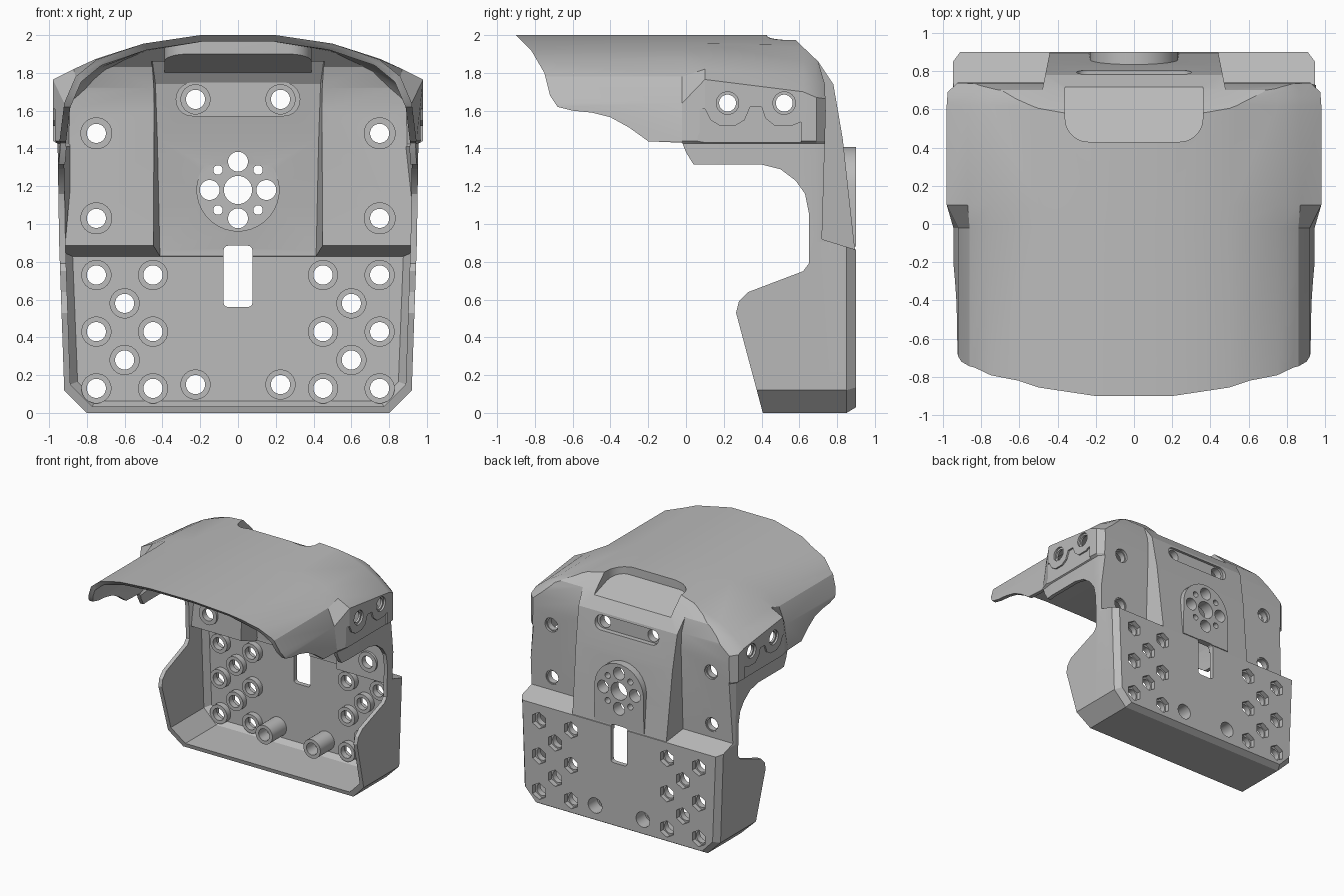
import bpy, bmesh, math

cube = bpy.data.objects.get("Cube")
if cube:
    bpy.data.objects.remove(cube, do_unlink=True)

grey = bpy.data.materials.new("plain_grey")
grey.use_nodes = True
grey.diffuse_color = (0.5, 0.5, 0.5, 1)
grey.node_tree.nodes["Principled BSDF"].inputs["Base Color"].default_value = (0.5, 0.5, 0.5, 1)


def finish(bm, name):
    bmesh.ops.recalc_face_normals(bm, faces=bm.faces)
    mesh = bpy.data.meshes.new(name)
    bm.to_mesh(mesh)
    bm.free()
    mesh.materials.append(grey)
    obj = bpy.data.objects.new(name, mesh)
    bpy.context.collection.objects.link(obj)
    return obj


def bridge(bm, rings):
    """Closed solid through a list of equal-length vertex rings."""
    vr = [[bm.verts.new(p) for p in r] for r in rings]
    n = len(vr[0])
    for a, b in zip(vr, vr[1:]):
        for i in range(n):
            bm.faces.new((a[i], a[(i + 1) % n], b[(i + 1) % n], b[i]))
    bm.faces.new(vr[0])
    bm.faces.new(vr[-1][::-1])


def place(p, axis, d):
    u, v = p
    return {"x": (d, u, v), "y": (u, d, v), "z": (u, v, d)}[axis]


def solid(name, prisms):
    """One object from several prisms: (outline, axis, start, end)."""
    bm = bmesh.new()
    for pts, axis, a, b in prisms:
        bridge(bm, [[place(p, axis, d) for p in pts] for d in (a, b)])
    return finish(bm, name)


def circle(u, v, r, n=20):
    t = math.tau / n
    return [(u + r * math.cos(t * (i + .5)), v + r * math.sin(t * (i + .5))) for i in range(n)]


def rounded(u0, u1, v0, v1, r, n=5):
    pts = []
    for k, (u, v) in enumerate([(u1 - r, v1 - r), (u0 + r, v1 - r), (u0 + r, v0 + r), (u1 - r, v0 + r)]):
        for i in range(n + 1):
            a = (k + i / n) * math.pi / 2
            pts.append((u + r * math.cos(a), v + r * math.sin(a)))
    return pts


def boolean(obj, other, op):
    mod = obj.modifiers.new("cut", "BOOLEAN")
    mod.solver = "EXACT"
    mod.operation = op
    mod.object = other
    bpy.ops.object.select_all(action="DESELECT")
    bpy.context.view_layer.objects.active = obj
    obj.select_set(True)
    bpy.ops.object.modifier_apply(modifier=mod.name)
    bpy.data.objects.remove(other, do_unlink=True)


# Cross-sections from front to back: hood arch above, sloping walls below
walls = [(.955, 1.425), (.947, .9), (.92, .12), (.8, 0)]
front = [(.2, 2), (.5, 1.955), (.75, 1.87), (.86, 1.78), (.92, 1.64), (.945, 1.44)]
front_walls = [(.94, 1.425)] + walls[1:]
middle = [(.2, 2), (.5, 1.955), (.75, 1.875), (.87, 1.82), (.98, 1.765), (.98, 1.44)]
rear = [(.2, 2), (.5, 1.95), (.75, 1.86), (.87, 1.79), (.98, 1.7), (.98, 1.44)]
edge = [(.2, 2), (.5, 1.94), (.75, 1.84), (.87, 1.76), (.975, 1.67), (.975, 1.44)]
corner = [(.2, 2), (.5, 1.93), (.7, 1.82), (.8, 1.74), (.9, 1.66), (.9, 1.44)]
corner_walls = [(.9, 1.425)] + walls[1:]
back_walls = [(.89, 1.425), (.91, .9), (.88, .135), (.78, .03)]
sections = [(-1, front + front_walls), (-.02, front + front_walls), (.1, middle + walls),
            (.62, rear + walls), (.69, edge + walls), (.76, corner + corner_walls),
            (.85, corner + corner_walls), (.9, corner + back_walls)]


def body_loft(name, scale, shift):
    bm = bmesh.new()
    rings = []
    for y, half in sections:
        y = y - shift if y > .5 else (y - 5 * shift if y < -.5 else y)
        half = [(x * scale, 1 + (z - 1) * scale) for x, z in half]
        rings.append([(x, y, z) for x, z in half + [(-x, z) for x, z in half[::-1]]])
    bridge(bm, rings)
    return finish(bm, name)


# Tapered raised spine down the middle of the back
spine = [(.7, 1.86), (.78, 1.74), (.83, 1.45), (.868, 1.1), (.895, .86), (.89, .7)]


def spine_solid(name, inset, start):
    pts = [(y - inset, z) for y, z in spine] + [(start, .7), (start, 1.86)]
    obj = solid(name, [(pts, "x", -1, 1)])
    for v in obj.data.vertices:
        v.co.x *= .48 - (v.co.y + inset - .7) * .2 - inset * .6
    return obj


# Outer form: side outline with recessed upper back panels and a lower shelf
nose = [(-.95, 2.05), (-.82, 1.92), (-.75, 1.8), (-.72, 1.68), (-.68, 1.62), (-.6, 1.6), (-.5, 1.59),
        (-.4, 1.565), (-.3, 1.51), (-.2, 1.438), (-.02, 1.43), (0, 1.38), (.04, 1.315)]
notch = [(.4, 1.315), (.5, 1.29), (.58, 1.23), (.63, 1.16), (.65, 1.06), (.65, .79), (.62, .75),
         (.33, .64), (.28, .59), (.265, .53), (.42, -.05)]
back = [(.95, -.05), (.95, .848), (.72, .92), (.74, 1.6), (.735, 1.74), (.7, 1.86), (.5, 2.05)]
shell = solid("shell_body", [(nose + notch + back, "x", -1.2, 1.2)])
boolean(shell, spine_solid("spine", 0, .67), "UNION")
arch = [(x, z) if z > 1.18 else (x * 1.0, z) for x, z in circle(0, 1.18, .23, 32) if z > 1.17]
boolean(shell, solid("bearing_arch", [(arch + [(-.235, .88), (.235, .88)], "y", .72, .95)]), "UNION")
boolean(shell, body_loft("outer_loft", 1, 0), "INTERSECT")


def hatch(name, grow, drop):
    """Rounded sloping pocket at the rear of the hood top."""
    pts = rounded(-.36 - grow, .36 + grow, .43 - grow, 1.1, .12)
    obj = solid(name, [(pts, "z", 1, 2.5)])
    for v in obj.data.vertices:
        if v.co.z < 2:
            v.co.z = 1.93 - (v.co.y - .43) / 3 - drop
    return obj


# Hollow interior, keeping bosses and pads as solid material
inner_back = [(.95, -.2), (.95, .8), (.68, .885), (.698, 1.6), (.69, 1.72), (.655, 1.83), (.4, 2.08)]
cavity = solid("cavity", [([(-1.4, 2.08), (-1.4, -.2)] + inner_back, "x", -1.2, 1.2)])
boolean(cavity, spine_solid("inner_spine", .045, .6), "UNION")
boolean(cavity, body_loft("inner_loft", .965, .04), "INTERSECT")

sides = (-1, 1)
grid = [(s * x, z) for s in sides for z in (.13, .43, .73) for x in (.45, .75)]
grid += [(s * .6, z) for s in sides for z in (.28, .58)]
panel = [(s * .75, z) for s in sides for z in (1.03, 1.48)]
upper = [(s * .225, 1.66) for s in sides]
posts = [(s * .225, .15) for s in sides]

bosses = [(circle(x, z, .08), "y", .81, 1.2) for x, z in grid]
bosses += [(circle(x, z, .085), "y", .665, 1.2) for x, z in panel]
bosses += [(circle(x, z, .08), "y", .67, 1.2) for x, z in posts]
bosses += [(circle(x, z, .08), "y", .7, 1.2) for x, z in upper]
bosses += [(circle(0, 1.18, .22, 32), "y", .8, 1.2)]
boolean(cavity, solid("bosses", bosses), "DIFFERENCE")
boolean(cavity, solid("slot_pad", [(rounded(-.33, .33, 1.57, 1.75, .088), "y", .725, 1.2)]), "DIFFERENCE")
boolean(cavity, hatch("hatch_pad", .03, .04), "DIFFERENCE")
boolean(shell, cavity, "DIFFERENCE")
boolean(shell, hatch("hatch_cut", 0, 0), "DIFFERENCE")

# Counterbores, slot recess and scalloped side steps
recess = [(circle(x, z, .07, 6), "y", .86, 1.2) for x, z in grid]
recess += [(circle(x, z, .065), "y", .78, 1.2) for x, z in posts]
recess += [(circle(x, z, .06), "y", .715, 1.2) for x, z in panel]
recess += [(rounded(-.3, .3, 1.6, 1.72, .059), "y", .762, 1.2)]
scallop = [(.06, 1.415), (.06, 1.61), (.1, 1.61), (.13, 1.55), (.18, 1.52), (.26, 1.52), (.31, 1.55),
           (.34, 1.62), (.4, 1.62), (.42, 1.56), (.47, 1.52), (.56, 1.52), (.61, 1.54), (.61, 1.415)]
for s in sides:
    recess.append((scallop, "x", s * .966, s * 1.1))
    recess += [(circle(y, 1.64, .06), "x", s * .964, s * 1.1) for y in (.22, .52)]
boolean(shell, solid("recesses", recess), "DIFFERENCE")

# Through holes, bearing pattern and window
holes = [(circle(x, z, .051), "y", .5, 1.2) for x, z in grid + panel + upper + posts]
holes += [(circle(0, 1.18, .075), "y", .5, 1.2)]
for i in range(8):
    a = i * math.pi / 4
    r = .025 if i % 2 else .053
    holes.append((circle(.15 * math.cos(a), 1.18 + .15 * math.sin(a), r), "y", .5, 1.2))
holes.append((rounded(-.077, .077, .56, .885, .025, 3), "y", .5, 1.2))
holes += [(circle(y, 1.64, .045), "x", s * .85, s * 1.2) for s in sides for y in (.22, .52)]
boolean(shell, solid("holes", holes), "DIFFERENCE")

bpy.ops.object.select_all(action="DESELECT")
bpy.context.view_layer.objects.active = shell
shell.select_set(True)
bpy.ops.object.shade_smooth_by_angle(angle=math.radians(22))
